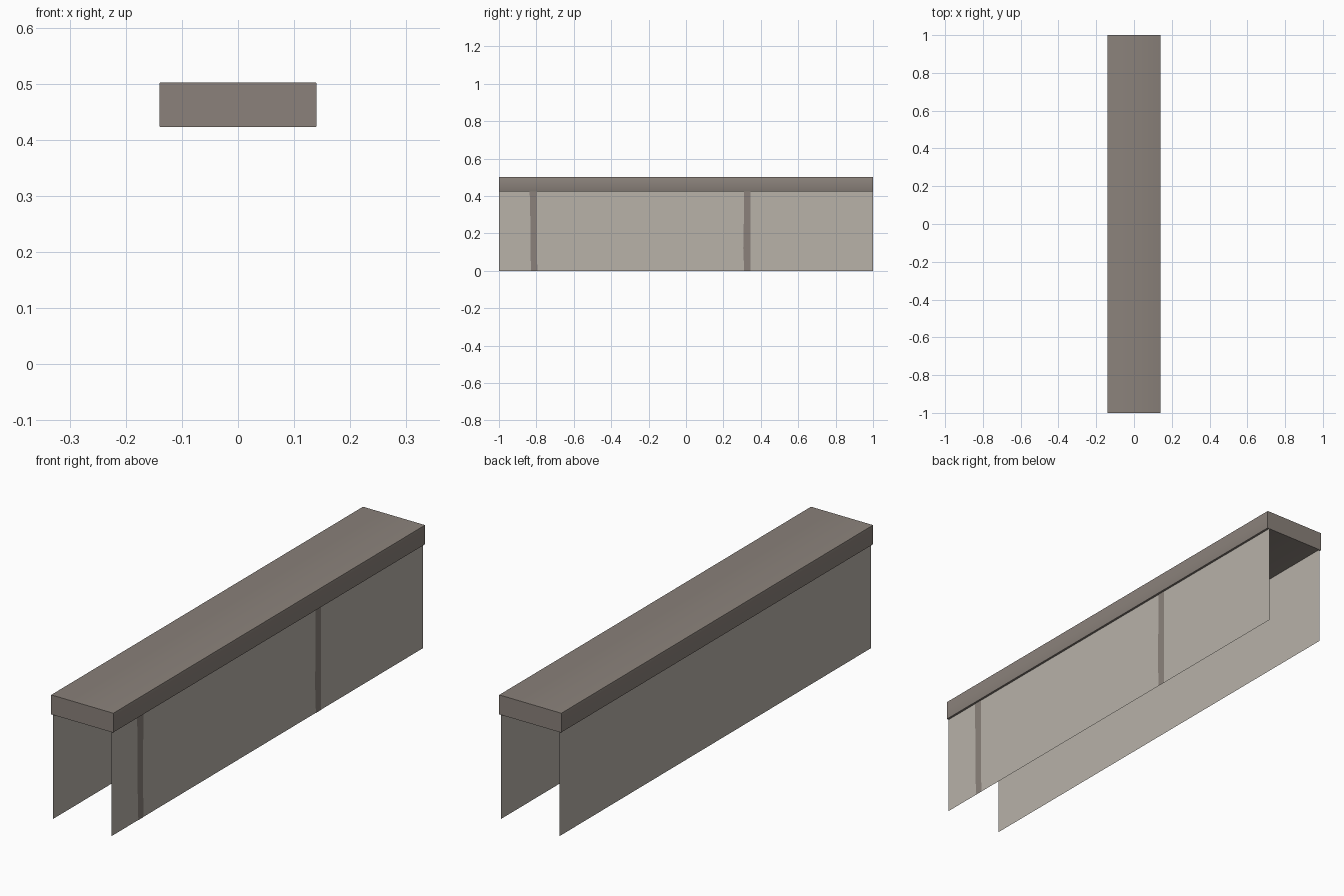
import bpy, bmesh

if "Cube" in bpy.data.objects:
    bpy.data.objects.remove(bpy.data.objects["Cube"])


def material(name, rgb):
    m = bpy.data.materials.new(name)
    m.diffuse_color = (*rgb, 1)
    m.use_nodes = True
    m.node_tree.nodes["Principled BSDF"].inputs["Base Color"].default_value = m.diffuse_color
    return m


wall_mat = material("light plaster", (0.479, 0.445, 0.397))
cap_mat = material("brown grey stone", (0.256, 0.222, 0.197))


def make(name, verts, faces, mat):
    me = bpy.data.meshes.new(name)
    me.from_pydata(verts, [], faces)
    me.materials.append(mat)
    ob = bpy.data.objects.new(name, me)
    bpy.context.collection.objects.link(ob)
    return ob


# Thin open walls on both sides, normals outward
WX, TOP = 0.131, 0.424
for side, name in ((1, "right_wall"), (-1, "left_wall")):
    x = side * WX
    quad = [(x, -side, 0), (x, side, 0), (x, side, TOP), (x, -side, TOP)]
    make(name, quad, [(0, 1, 2, 3)], wall_mat)

# Coping slab with slightly softened long edges
bpy.ops.mesh.primitive_cube_add(size=1, location=(0, 0, 0.4625))
cap = bpy.context.object
cap.name = "coping_cap"
cap.data.materials.append(cap_mat)
bm = bmesh.new()
bm.from_mesh(cap.data)
bmesh.ops.scale(bm, vec=(0.28, 2.0, 0.079), verts=bm.verts)
long_edges = [e for e in bm.edges
              if abs(e.verts[0].co.y - e.verts[1].co.y) > 1]
bmesh.ops.bevel(bm, geom=long_edges, offset=0.002, segments=2,
                profile=0.5, affect='EDGES')
bm.to_mesh(cap.data)
bm.free()
bpy.ops.object.shade_smooth_by_angle()

# Slightly uneven vertical joints on the right wall
heights = (0, 0.05, 0.12, 0.26, 0.35, TOP)
joints = {
    "front_joint": ((-0.828, -0.794), (-0.830, -0.796), (-0.832, -0.797),
                    (-0.832, -0.797), (-0.834, -0.796), (-0.836, -0.796)),
    "rear_joint": ((0.311, 0.344), (0.309, 0.345), (0.306, 0.345),
                   (0.309, 0.344), (0.310, 0.345), (0.310, 0.345)),
}
for name, spans in joints.items():
    verts = [(WX + 0.001, y, z) for z, span in zip(heights, spans) for y in span]
    faces = [(2 * i, 2 * i + 1, 2 * i + 3, 2 * i + 2)
             for i in range(len(heights) - 1)]
    make(name, verts, faces, cap_mat)
